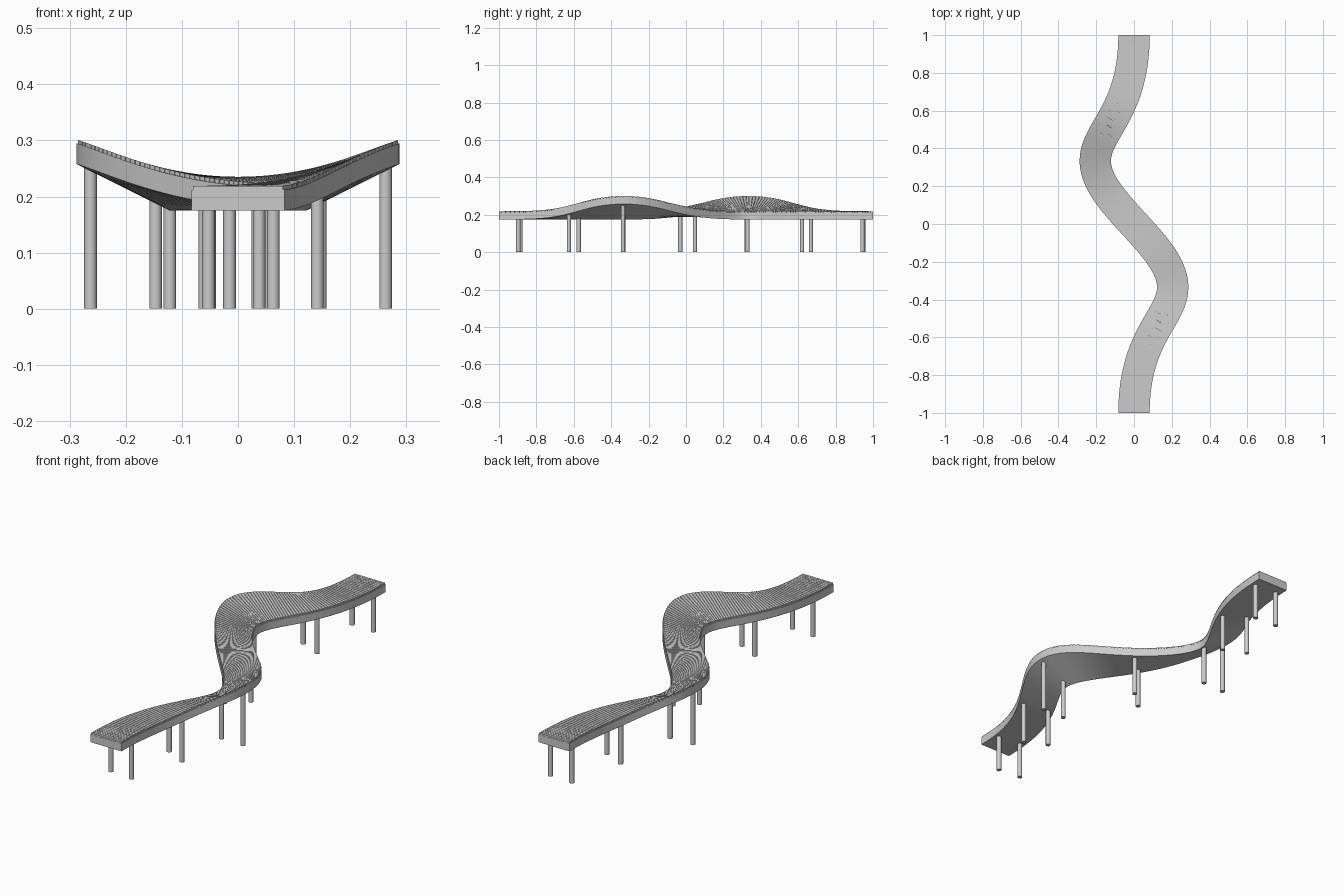
import bpy, bmesh, math
from mathutils import Vector
from mathutils.geometry import interpolate_bezier

if "Cube" in bpy.data.objects:
    bpy.data.objects.remove(bpy.data.objects["Cube"])

HALF = 0.083            # half width of the seat
Z0, Z1, Z2 = 0.175, 0.212, 0.219   # frame bottom, frame top, slat top
RAISE = 0.083           # banking of the outer edge at each bend
A, B, M = 0.41, 0.165, 0.22        # curve handle lengths
X, Y = 0.205, 0.333

# S-shaped centre line, resampled by arc length
segs = [((0, -1), (0, -1 + A), (X, -Y - B), (X, -Y)),
        ((X, -Y), (X, -Y + M), (-X, Y - M), (-X, Y)),
        ((-X, Y), (-X, Y + B), (0, 1 - A), (0, 1))]
path = []
for s in segs:
    pts = interpolate_bezier(*[Vector((p[0], p[1], 0)) for p in s], 200)
    path += pts if not path else pts[1:]
dist = [0.0]
for a, b in zip(path, path[1:]):
    dist.append(dist[-1] + (b - a).length)
LENGTH = dist[-1]


def station(d):
    """Centre point and right-hand normal at arc length d."""
    d = min(max(d, 0), LENGTH)
    i = 0
    while i < len(dist) - 2 and dist[i + 1] < d:
        i += 1
    p = path[i].lerp(path[i + 1], (d - dist[i]) / (dist[i + 1] - dist[i]))
    t = (path[min(i + 2, len(path) - 1)] - path[max(i - 1, 0)]).normalized()
    return p, Vector((t.y, -t.x, 0))


def bank(y):
    return RAISE * math.exp(-((y + Y) / 0.182) ** 2 / 2)


def point(d, side, z):
    """Point on the banked seat; side runs -1 (left) to 1 (right)."""
    p, n = station(d)
    right, left = bank(p.y), bank(-p.y)
    lift = left + (right - left) * (side + 1) / 2
    q = p + n * HALF * side
    return Vector((q.x, q.y, z + lift))


def sweep(bm, stations, w, zb, zt):
    """Closed rectangular bar following the given stations."""
    rings = [[bm.verts.new(point(d, s, z)) for s, z in
              ((-w, zb), (w, zb), (w, zt), (-w, zt))] for d in stations]
    for a, b in zip(rings, rings[1:]):
        for k in range(4):
            j = (k + 1) % 4
            bm.faces.new((a[k], a[j], b[j], b[k]))
    bm.faces.new(rings[0][::-1])
    bm.faces.new(rings[-1])


def finish(bm, name, smooth=False):
    bmesh.ops.recalc_face_normals(bm, faces=bm.faces)
    me = bpy.data.meshes.new(name)
    bm.to_mesh(me)
    bm.free()
    ob = bpy.data.objects.new(name, me)
    bpy.context.collection.objects.link(ob)
    if smooth:
        bpy.ops.object.select_all(action='DESELECT')
        ob.select_set(True)
        bpy.context.view_layer.objects.active = ob
        bpy.ops.object.shade_smooth_by_angle(angle=math.radians(30))
    return ob


# Solid frame under the seat
bm = bmesh.new()
sweep(bm, [LENGTH * i / 120 for i in range(121)], 1.0, Z0, Z1)
finish(bm, "bench_frame", True)

# Narrow slats across the top
bm = bmesh.new()
COUNT = 170
step = LENGTH / COUNT
for i in range(COUNT):
    sweep(bm, [step * (i + 0.08), step * (i + 0.92)], 0.97, Z1 - 0.002, Z2)
finish(bm, "seat_slats")

# Pairs of round legs, set square to the path
for n, y in enumerate((-0.89, -0.6, -0.335, 0.01, 0.325, 0.645, 0.945), 1):
    i = min(range(len(path)), key=lambda k: abs(path[k].y - y))
    for side, label in ((-0.7, "left"), (0.7, "right")):
        top = point(dist[i], side, Z0 + 0.008)
        bm = bmesh.new()
        bmesh.ops.create_cone(bm, cap_ends=True, segments=24, radius1=0.0112,
                              radius2=0.0112, depth=top.z)
        bmesh.ops.translate(bm, verts=bm.verts, vec=(top.x, top.y, top.z / 2))
        finish(bm, f"{label}_leg_{n}", True)
